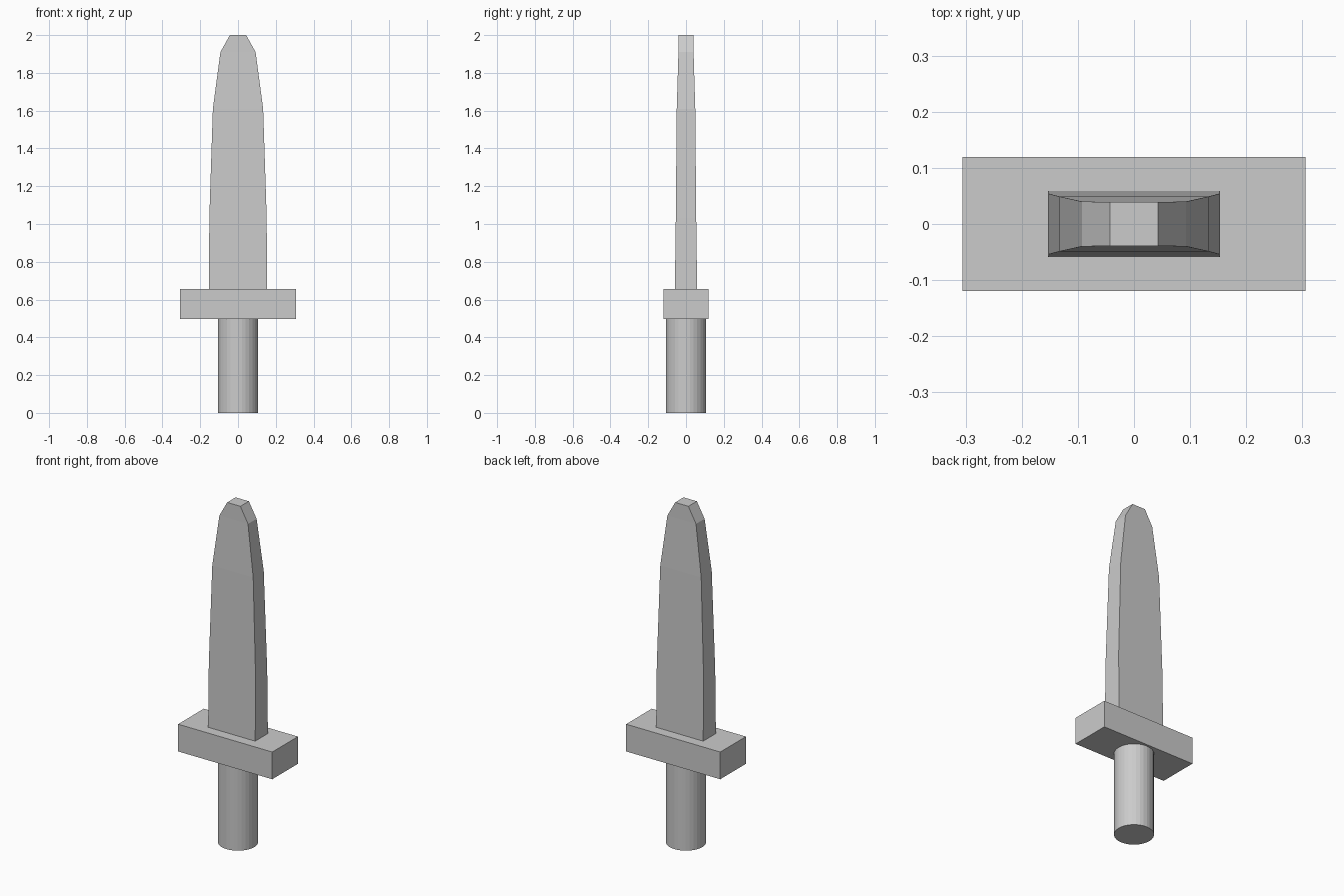
import bpy
import bmesh

cube = bpy.data.objects.get("Cube")
if cube:
    bpy.data.objects.remove(cube, do_unlink=True)

GREY = (0.6, 0.6, 0.6, 1)
grey = bpy.data.materials.new("plain grey")
grey.use_nodes = True
grey.diffuse_color = GREY
grey.node_tree.nodes["Principled BSDF"].inputs["Base Color"].default_value = GREY


def add_object(name, bm):
    bmesh.ops.recalc_face_normals(bm, faces=bm.faces)
    mesh = bpy.data.meshes.new(name)
    bm.to_mesh(mesh)
    bm.free()
    mesh.materials.append(grey)
    obj = bpy.data.objects.new(name, mesh)
    bpy.context.collection.objects.link(obj)


def loft(name, sections):
    """Solid through stacked rectangles given as (z, half width, half depth)."""
    bm = bmesh.new()
    rings = [[bm.verts.new((sx * w, sy * d, z))
              for sx, sy in ((-1, -1), (1, -1), (1, 1), (-1, 1))]
             for z, w, d in sections]
    for low, high in zip(rings, rings[1:]):
        for i in range(4):
            j = (i + 1) % 4
            bm.faces.new((low[i], low[j], high[j], high[i]))
    bm.faces.new(rings[0][::-1])
    bm.faces.new(rings[-1])
    add_object(name, bm)


# Round grip
grip_radius, grip_top = 0.107, 0.5
bm = bmesh.new()
bmesh.ops.create_cone(bm, cap_ends=True, segments=32, radius1=grip_radius,
                      radius2=grip_radius, depth=grip_top)
bmesh.ops.translate(bm, verts=bm.verts, vec=(0, 0, grip_top / 2))
add_object("grip", bm)

# Crossguard block
loft("crossguard", [(0.497, 0.306, 0.119), (0.657, 0.306, 0.119)])

# Tapered blade with a blunt tip
loft("blade", [(0.65, 0.153, 0.059), (1.03, 0.152, 0.054), (1.61, 0.133, 0.049),
               (1.91, 0.093, 0.04), (2.0, 0.043, 0.039)])
